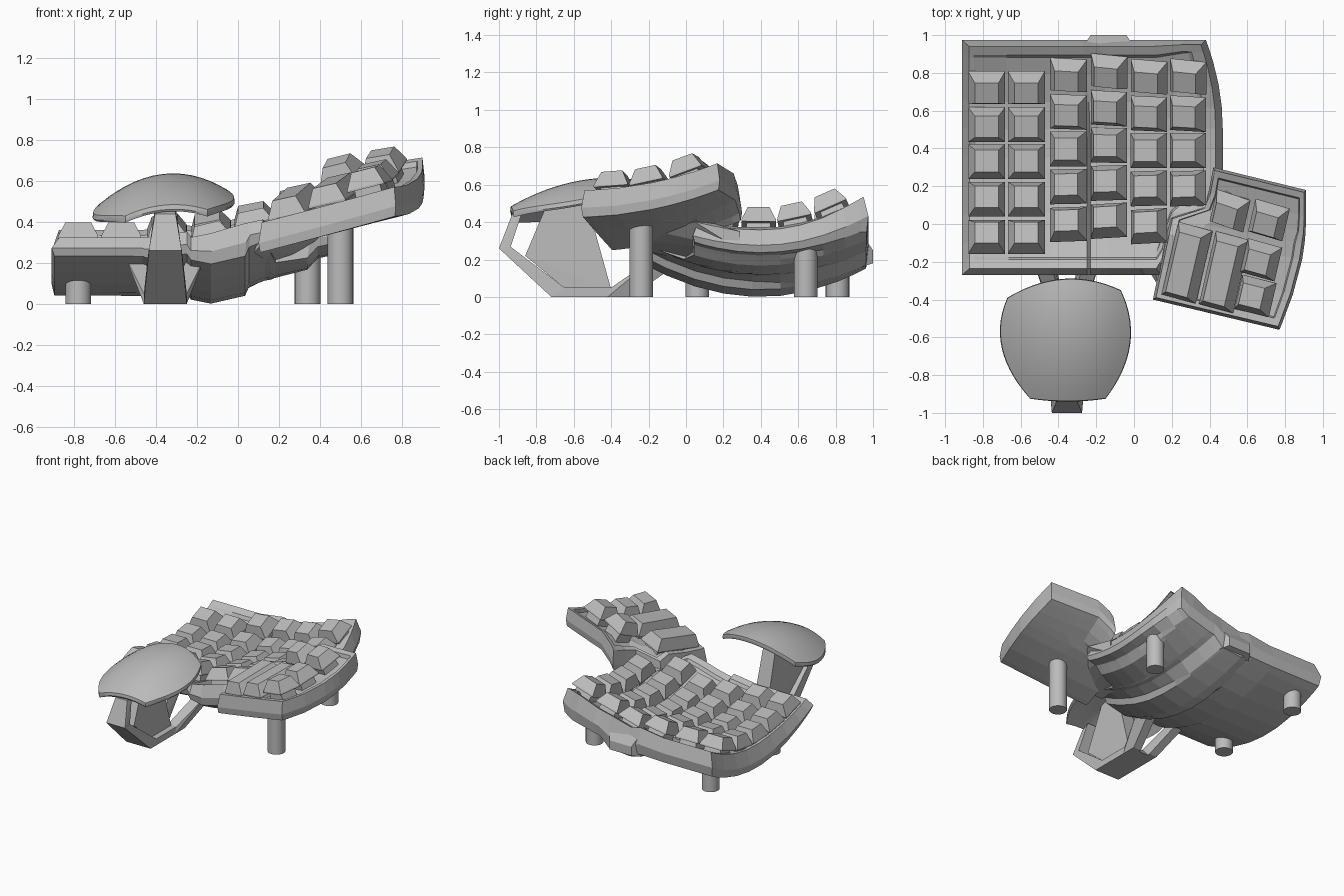
import bpy, bmesh, math
from mathutils import Vector, Matrix

cube = bpy.data.objects.get("Cube")
if cube:
    bpy.data.objects.remove(cube)

grey = bpy.data.materials.new("plain grey")
grey.use_nodes = True
grey.diffuse_color = (0.5, 0.5, 0.5, 1)
grey.node_tree.nodes["Principled BSDF"].inputs["Base Color"].default_value = (0.5, 0.5, 0.5, 1)


def finish(name, bm, smooth=False):
    bmesh.ops.recalc_face_normals(bm, faces=bm.faces)
    mesh = bpy.data.meshes.new(name)
    bm.to_mesh(mesh)
    bm.free()
    mesh.materials.append(grey)
    ob = bpy.data.objects.new(name, mesh)
    bpy.context.collection.objects.link(ob)
    if smooth:
        bpy.ops.object.select_all(action='DESELECT')
        ob.select_set(True)
        bpy.context.view_layer.objects.active = ob
        bpy.ops.object.shade_smooth_by_angle(angle=math.radians(35))
    return ob


def hull(name, points):
    bm = bmesh.new()
    for p in points:
        bm.verts.new(p)
    res = bmesh.ops.convex_hull(bm, input=bm.verts[:])
    bmesh.ops.delete(bm, geom=list({g for g in res["geom_interior"] + res["geom_unused"]
                                    if isinstance(g, bmesh.types.BMVert)}), context='VERTS')
    return finish(name, bm)


def lerp(a, b, f):
    return a + (b - a) * f


def table(rows, x, col):
    """Piecewise linear lookup."""
    for p, q in zip(rows, rows[1:]):
        if x <= q[0]:
            return lerp(p[col], q[col], max(0, (x - p[0]) / (q[0] - p[0])))
    return rows[-1][col]


def slab(name, xy, top, bottom, ss, ts, rim=0.0, insets=(0.945, 0.98), smooth=False):
    """Curved plate with a raised rim and a wall that bulges below mid height."""
    bm = bmesh.new()
    m, n = len(ss), len(ts)

    def layer(scale, height):
        grid = []
        for i, s in enumerate(ss):
            row = []
            for j, t in enumerate(ts):
                x, y = xy(0.5 + (s - 0.5) * scale, 0.5 + (t - 0.5) * scale)
                lift = rim if min(i, j, m - 1 - i, n - 1 - j) < 2 else 0
                row.append(bm.verts.new((x, y, height(x, y, lift))))
            grid.append(row)
        return grid

    grids = [layer(insets[0], lambda x, y, r: top(x, y) + r),
             layer(insets[1], lambda x, y, r: bottom(x, y))]
    for g in grids:
        for i in range(m - 1):
            for j in range(n - 1):
                bm.faces.new((g[i][j], g[i + 1][j], g[i + 1][j + 1], g[i][j + 1]))
    loop = ([(i, 0) for i in range(m - 1)] + [(m - 1, j) for j in range(n - 1)]
            + [(i, n - 1) for i in range(m - 1, 0, -1)] + [(0, j) for j in range(n - 1, 0, -1)])
    rings = [[grids[0][i][j] for i, j in loop], [], [grids[1][i][j] for i, j in loop]]
    for i, j in loop:
        x, y = xy(ss[i], ts[j])
        rings[1].append(bm.verts.new((x, y, lerp(bottom(x, y), top(x, y), 0.4))))
    for a, b in zip(rings, rings[1:]):
        for k in range(len(loop)):
            l = (k + 1) % len(loop)
            bm.faces.new((a[k], a[l], b[l], b[k]))
    return finish(name, bm, smooth)


def key(name, x, y, top, width, depth, lift, turn=0.0):
    """Tapered keycap on a switch, standing square on the plate below it."""
    e = 0.06
    nrm = Vector((top(x - e, y) - top(x + e, y), top(x, y - e) - top(x, y + e), 2 * e)).normalized()
    along = Vector((math.cos(turn), math.sin(turn), 0))
    along = (along - nrm * along.dot(nrm)).normalized()
    side = nrm.cross(along)
    base = Vector((x, y, top(x, y)))

    def block(label, levels):
        hull(label, [base + nrm * h + along * sx * (width / 2 - cut) + side * sy * (depth / 2 - cut)
                     for h, cut in levels for sx in (-1, 1) for sy in (-1, 1)])

    block(name + "_cap", ((lift, 0), (lift + 0.01, 0), (lift + 0.09, 0.035)))
    block(name + "_switch", ((-0.02, 0.025), (lift + 0.01, 0.03)))


# Main well: x, underside height and plate height of every column edge
COLS = [(-0.91, .04, .18), (-0.47, .04, .18), (-0.45, .03, .18), (-0.25, .05, .21),
        (-0.23, .02, .18), (-0.13, .00, .20), (0.04, .04, .25), (0.06, .10, .25),
        (0.17, .12, .28), (0.19, .13, .30), (0.35, .17, .35), (0.38, .22, .35), (0.47, .24, .33)]


def main_top(x, y):
    return table(COLS, x, 2) + (0.55 if y > 0.4 else 0.31) * (y - 0.4) ** 2


def main_bottom(x, y):
    return table(COLS, x, 1) + 0.45 * (y - 0.4) ** 2


def main_xy(s, t):
    x = lerp(-0.91, 0.47 - 0.09 * max(0, (t - 0.5) / 0.5) ** 2, s)
    front = table([(-1, -0.27), (0.14, -0.27), (0.19, 0.03), (1, 0.05)], x, 1)
    return x, lerp(front, 0.975, t)


stations = [(c[0] + 0.91) / 1.38 for c in COLS]
stations = sorted(stations + [0.02, 0.16, 0.76, 0.95])
rows = [0, 0.04, 0.05] + [k / 8 for k in range(1, 8)] + [0.95, 0.96, 1]
slab("main_well", main_xy, main_top, main_bottom, stations, rows, 0.02)
hull("back_bulge", [(x + d, y, z) for d, y, zs in ((0, 1.0, (.18, .25)), (.04, .94, (.16, .34)))
                    for z in zs for x, d in ((-.23, -d), (-.04, d))])

# Main keys: column x, back row y, row count
for c, (x, y, count) in enumerate([(-.78, .74, 5), (-.57, .74, 5), (-.34, .81, 5),
                                   (-.12, .83, 5), (.09, .8, 5), (.3, .8, 4)]):
    for r in range(count):
        key(f"key_{c + 1}_{r + 1}", x, y - r * 0.206, main_top, 0.195, 0.185, 0.045)


# Thumb cluster
def thumb_top(x, y):
    drop = max(0, 0.5 - x) * max(0, y + 0.02) * 4
    return 0.386 + 0.258 * x + 0.143 * y + 0.35 * (y + 0.2) ** 2 - drop


def thumb_bottom(x, y):
    return thumb_top(x, y) - 0.12


def thumb_xy(s, t):
    left = table([(0, 0.10), (0.62, 0.19), (0.7, 0.38), (1, 0.42)], t, 1)
    x = lerp(left, lerp(0.77, 0.91, t) + 0.05 * math.sin(math.pi * t), s)
    y = lerp(lerp(-0.40, 0.30, t), lerp(-0.56, 0.18, t), s)
    return x, y


edges = [0, 0.05, 0.06, 0.25, 0.5, 0.62, 0.7, 0.82, 0.94, 0.95, 1]
slab("thumb_well", thumb_xy, thumb_top, thumb_bottom, edges, edges, 0.025, insets=(0.96, 0.98))
TURN = math.radians(-13)
for k, (x, y, depth, lift) in enumerate([(.29, -.2, .40, .03), (.49, -.25, .40, .04), (.66, -.38, .185, .06),
                                         (.69, -.18, .185, .06), (.53, .09, .185, .06),
                                         (.73, .04, .185, .06)]):
    key(f"thumb_key_{k + 1}", x, y, thumb_top, 0.19, depth, lift, TURN)

# Web joining both wells
hull("joining_web", [(.08, -.25, .25), (.1, -.2, .36), (.18, .1, .18), (.2, .06, .37), (.4, .28, .24),
                     (.4, .06, .42), (.46, .29, .25), (.46, .29, .35), (.47, .05, .4), (.3, -.2, .36),
                     (.13, -.33, .31)])

# Feet
for k, (x, y, h) in enumerate([(-.78, .06, .14), (-.78, .81, .16), (.34, .64, .28), (.5, -.24, .4)]):
    bm = bmesh.new()
    bmesh.ops.create_cone(bm, cap_ends=True, segments=24, radius1=0.063, radius2=0.063, depth=h,
                          matrix=Matrix.Translation((x, y, h / 2)))
    finish(f"foot_{k + 1}", bm, True)


# Palm rest pad
def pad_top(x, y):
    dx = x + 0.36
    return 0.635 + 0.1 * dx - 1.15 * dx * dx - 0.53 * (y + 0.4) ** 2


def pad_xy(s, t):
    bs, bt = 4 * s * (1 - s), 4 * t * (1 - t)
    x = lerp(lerp(-0.55, -0.67, t) - 0.09 * bt, lerp(-0.15, -0.07, t) + 0.09 * bt, s)
    return x, lerp(-0.925 - 0.015 * bs, lerp(-0.39, -0.35, s) + 0.08 * bs, t)


even = [k / 14 for k in range(15)]
slab("palm_pad", pad_xy, pad_top, lambda x, y: pad_top(x, y) - 0.035, even, even,
     insets=(0.99, 0.98), smooth=True)

# Palm rest stand: side profile points as y, z, half width
STAND = {
    "stand_upper_strap": [(-1, .26, .08), (-.94, .26, .08), (-.93, .44, .05), (-.87, .47, .05)],
    "stand_lower_strap": [(-1, .26, .08), (-.94, .27, .08), (-.72, 0, .105), (-.65, .05, .105)],
    "stand_base": [(-.72, 0, .105), (-.65, .05, .105), (-.32, 0, .105), (-.36, .05, .105)],
    "stand_column": [(-.64, .04, .06), (-.4, .04, .06), (-.55, .58, .05), (-.72, .55, .05), (-.86, .22, .06)],
}
for name, prof in STAND.items():
    hull(name, [(-0.355 + s * w, y, z) for y, z, w in prof for s in (-1, 1)])
for side, label in ((1, "left"), (-1, "right")):
    hull(f"stand_{label}_arm", [(-0.355 + side * dx, y, z) for dx0, dx1, y, z in
                                [(.03, .105, -.42, 0), (.03, .105, -.4, .05), (.04, .105, -.3, 0),
                                 (.11, .195, -.14, .23), (.09, .16, -.08, .15)] for dx in (dx0, dx1)])
